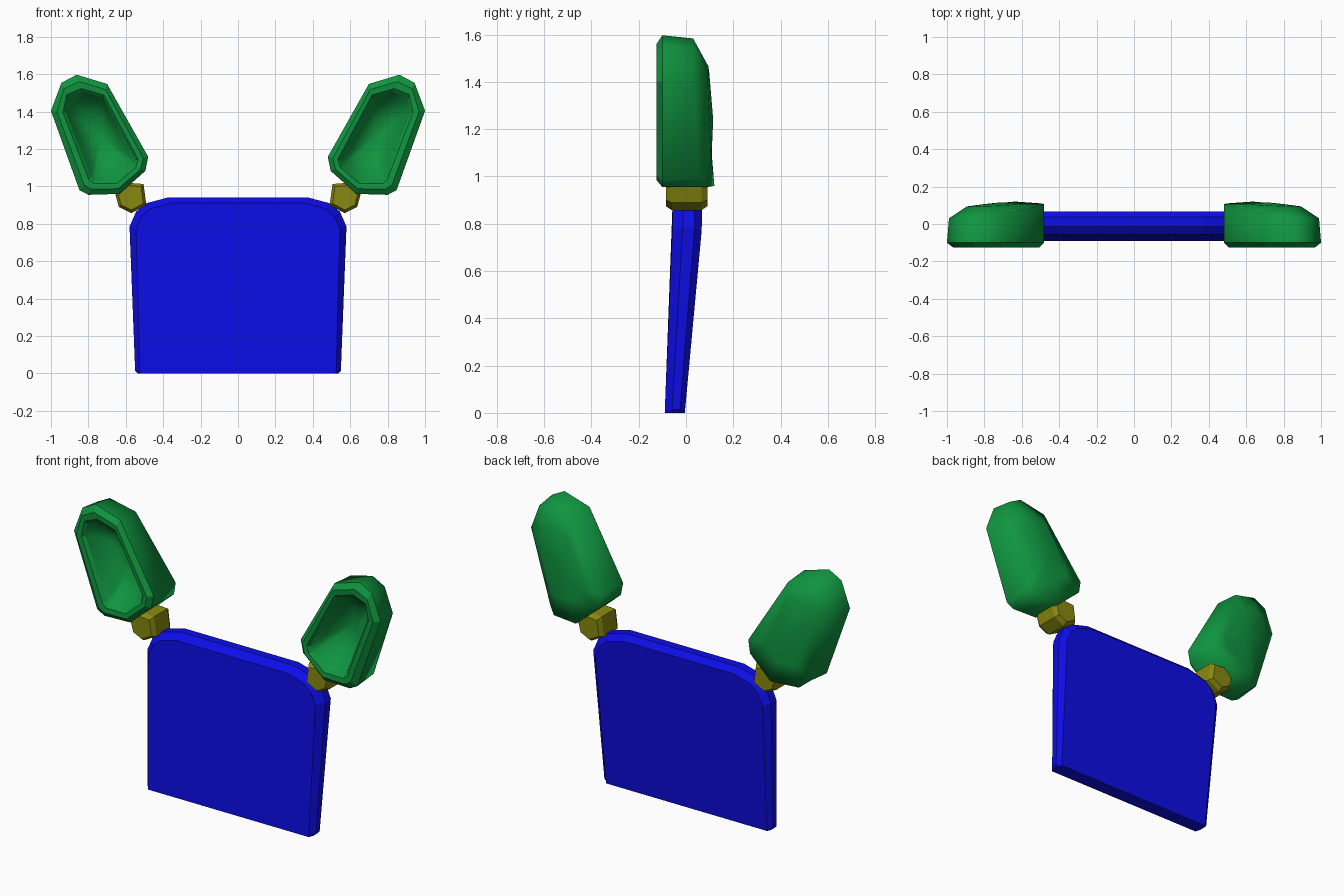
import bpy, bmesh

if "Cube" in bpy.data.objects:
    bpy.data.objects.remove(bpy.data.objects["Cube"])


def material(name, rgb):
    m = bpy.data.materials.new(name)
    m.diffuse_color = (*rgb, 1)
    m.use_nodes = True
    m.node_tree.nodes["Principled BSDF"].inputs["Base Color"].default_value = m.diffuse_color
    return m


def loft(name, rings, mat, smooth_bands=(), mirror=False, caps=True):
    """Skin successive closed rings of (x, y, z); one-point rings become poles."""
    bm = bmesh.new()
    rows = [[bm.verts.new(p) for p in r] for r in rings]
    for k, (a, b) in enumerate(zip(rows, rows[1:])):
        n = max(len(a), len(b))
        for i in range(n):
            j = (i + 1) % n
            if len(a) == 1:
                f = bm.faces.new((a[0], b[j], b[i]))
            elif len(b) == 1:
                f = bm.faces.new((a[i], a[j], b[0]))
            else:
                f = bm.faces.new((a[i], a[j], b[j], b[i]))
            f.smooth = k in smooth_bands
    if caps:
        bm.faces.new(rows[0])
        bm.faces.new(rows[-1])
    bmesh.ops.recalc_face_normals(bm, faces=bm.faces)
    me = bpy.data.meshes.new(name)
    bm.to_mesh(me)
    bm.free()
    me.materials.append(mat)
    ob = bpy.data.objects.new(name, me)
    bpy.context.collection.objects.link(ob)
    if mirror:
        mod = ob.modifiers.new("Mirror", 'MIRROR')
        mod.use_mirror_merge = False
    return ob


def mix(a, b, t):
    return [tuple(p + (q - p) * t for p, q in zip(u, v)) for u, v in zip(a, b)]


blue = material("blue", (0.004, 0.004, 0.8))
green = material("green", (0.005, 0.3, 0.05))
yellow = material("yellow", (0.25, 0.25, 0.005))

# Leaning back panel: chamfered outline, thickening towards the top
half = [(0.55, 0.015), (0.58, 0.785), (0.545, 0.865), (0.49, 0.91), (0.37, 0.942)]
outer = [(0.535, 0)] + half
inner = [(0.525, 0), (0.525, 0.015), (0.545, 0.77), (0.515, 0.84), (0.47, 0.88), (0.36, 0.91)]


def panel_ring(side, t):
    pts = side + [(-x, z) for x, z in reversed(side)]
    ring = []
    for x, z in pts:
        k = min(z / 0.79, 1)
        front, back = -0.09 + 0.033 * k, -0.005 + 0.073 * k
        ring.append((x, front + (back - front) * t, z))
    return ring


loft("back_panel", [panel_ring(inner, 0), panel_ring(outer, 0.35),
                    panel_ring(outer, 0.75), panel_ring(inner, 1)], blue)

# Hexagonal joints at the upper corners
hexagon = [(0.49, 0.90), (0.57, 0.857), (0.637, 0.89),
           (0.655, 0.955), (0.60, 1.02), (0.505, 1.013)]


def joint_ring(s, y):
    return [(0.572 + (x - 0.572) * s, y, 0.942 + (z - 0.942) * s) for x, z in hexagon]


loft("joint", [joint_ring(0.8, -0.085), joint_ring(1, -0.06),
               joint_ring(1, 0.065), joint_ring(0.8, 0.09)], yellow, mirror=True)

# Hollow ear cups: outline, opening and depth of the back edge
rim = [(1.0, 1.404), (0.944, 1.554), (0.863, 1.597), (0.70, 1.548), (0.48, 1.158),
       (0.495, 1.083), (0.634, 0.96), (0.80, 0.955), (0.848, 0.98)]
opening = [(0.92, 1.393), (0.91, 1.474), (0.83, 1.505), (0.72, 1.473), (0.548, 1.142),
           (0.56, 1.105), (0.65, 1.03), (0.767, 1.03), (0.785, 1.05)]
depth = [0.03, 0.03, 0.03, 0.05, 0.105, 0.11, 0.12, 0.09, 0.06]
centre = [(0.735, 1.27)] * 9


def flat_ring(pts, y):
    return [(x, y, z) for x, z in pts]


back_edge = [(x, d, z) for (x, z), d in zip(mix(rim, centre, 0.04), depth)]
back_edge[4:8] = [(x, d, z) for (x, z), d in zip(rim[4:8], depth[4:8])]
back_in = [(x, 0.108 - 0.05 * max(z - 1.25, 0) - 0.08 * max(x - 0.78, 0), z)
           for x, z in mix(rim, centre, 0.4)]
loft("ear_cup", [
    [(0.735, 0.035, 1.27)],
    flat_ring(mix(opening, centre, 0.5), 0.02),
    flat_ring(mix(opening, centre, 0.2), -0.035),
    flat_ring(opening, -0.105),
    flat_ring(mix(rim, opening, 0.8), -0.122),
    flat_ring(mix(rim, opening, 0.4), -0.125),
    flat_ring(rim, -0.1),
    back_edge,
    back_in,
    [(0.72, 0.115, 1.24)],
], green, smooth_bands=(0, 1, 2, 6, 7, 8), mirror=True, caps=False)
